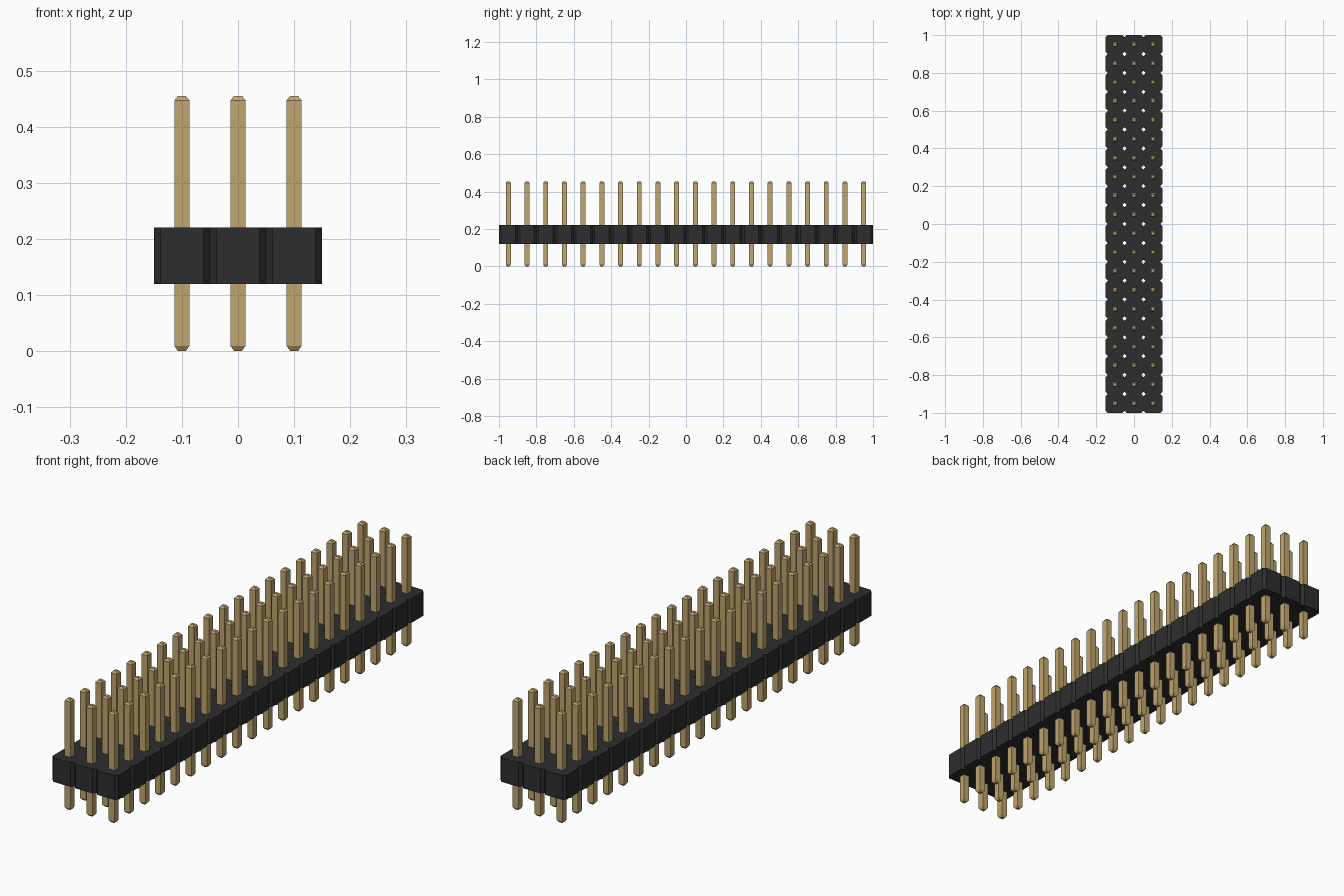
import bpy
import bmesh

ROWS, COLS, PITCH = 20, 3, 0.1
BASE_Z, TOP_Z = 0.12, 0.22

cube = bpy.data.objects.get("Cube")
if cube:
    bpy.data.objects.remove(cube, do_unlink=True)


def make_material(name, color):
    mat = bpy.data.materials.new(name)
    mat.use_nodes = True
    mat.diffuse_color = color
    mat.node_tree.nodes["Principled BSDF"].inputs["Base Color"].default_value = color
    return mat


def make_object(name, bm, mat):
    bmesh.ops.recalc_face_normals(bm, faces=bm.faces[:])
    mesh = bpy.data.meshes.new(name)
    bm.to_mesh(mesh)
    bm.free()
    mesh.materials.append(mat)
    obj = bpy.data.objects.new(name, mesh)
    bpy.context.collection.objects.link(obj)
    return obj


def grid_centres():
    for col in range(COLS):
        for row in range(ROWS):
            yield (col - (COLS - 1) / 2) * PITCH, (row - (ROWS - 1) / 2) * PITCH


black = make_material("black plastic", (0.027, 0.027, 0.027, 1))
gold = make_material("gold metal", (0.53, 0.38, 0.16, 1))

# Housing: joined octagonal cells, leaving diamond holes between them
bm = bmesh.new()
h, c = PITCH / 2, PITCH / 2 - 0.0115
octagon = [(h, -c), (h, c), (c, h), (-c, h), (-h, c), (-h, -c), (-c, -h), (c, -h)]
for cx, cy in grid_centres():
    bm.faces.new([bm.verts.new((cx + x, cy + y, BASE_Z)) for x, y in octagon])
bmesh.ops.remove_doubles(bm, verts=bm.verts[:], dist=0.001)
# Extruding the joined region walls only its outer edge and the holes
lid = bmesh.ops.extrude_face_region(bm, geom=bm.faces[:], use_keep_orig=True)
top = [v for v in lid["geom"] if isinstance(v, bmesh.types.BMVert)]
bmesh.ops.translate(bm, verts=top, vec=(0, 0, TOP_Z - BASE_Z))
make_object("housing", bm, black)

# Pins: square posts with tapered ends, running through the housing
bm = bmesh.new()
profile = [(0.007, 0), (0.0132, 0.009), (0.0132, 0.447), (0.007, 0.455)]
for cx, cy in grid_centres():
    rings = [[bm.verts.new((cx + r * sx, cy + r * sy, z))
              for sx, sy in ((-1, -1), (1, -1), (1, 1), (-1, 1))]
             for r, z in profile]
    for low, high in zip(rings, rings[1:]):
        for i in range(4):
            j = (i + 1) % 4
            bm.faces.new((low[i], low[j], high[j], high[i]))
    bm.faces.new(rings[0][::-1])
    bm.faces.new(rings[-1])
make_object("pins", bm, gold)
